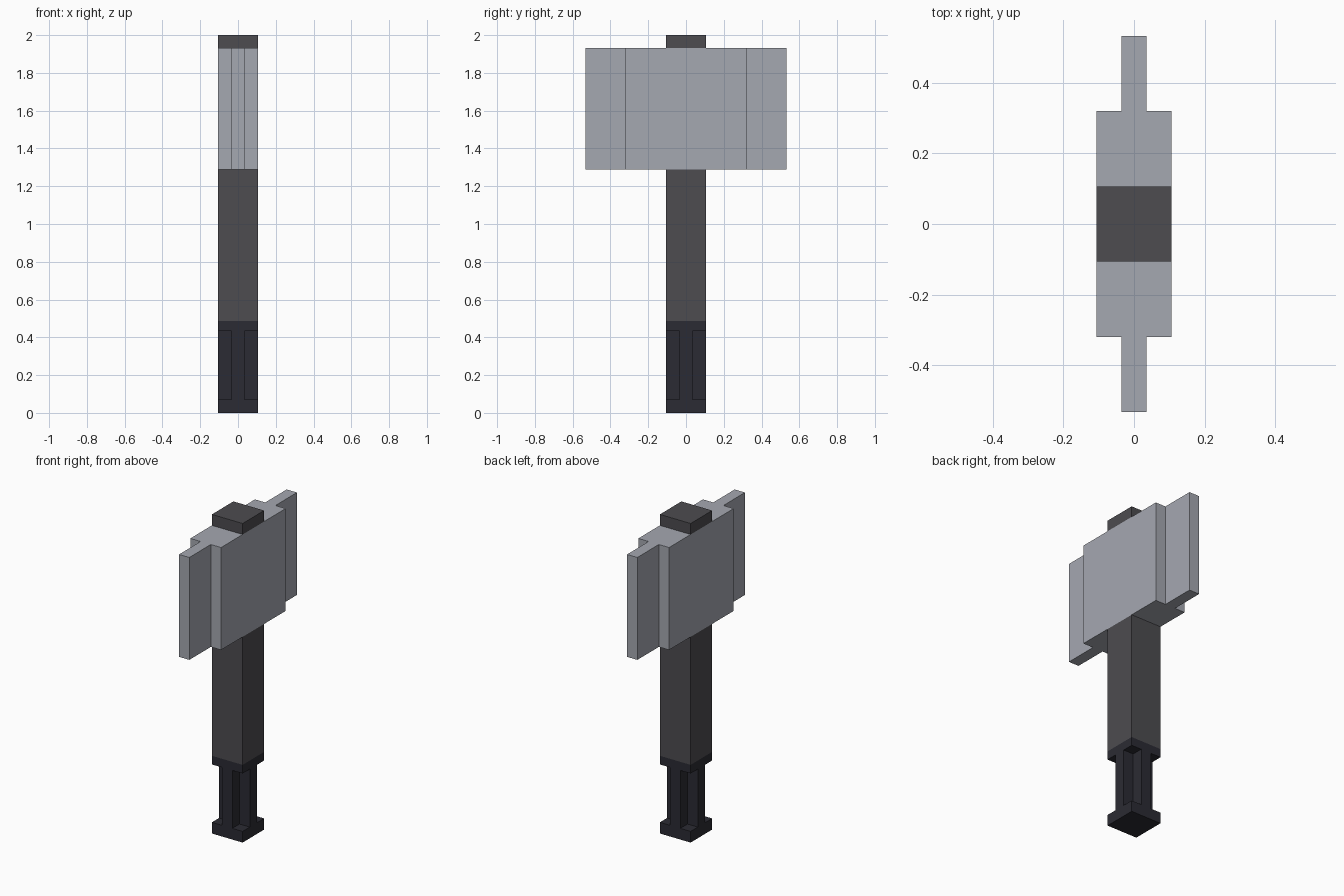
import bpy
import bmesh

cube = bpy.data.objects.get("Cube")
if cube:
    bpy.data.objects.remove(cube, do_unlink=True)


def material(name, rgb):
    mat = bpy.data.materials.new(name)
    mat.use_nodes = True
    mat.diffuse_color = (*rgb, 1)
    bsdf = mat.node_tree.nodes["Principled BSDF"]
    bsdf.inputs["Base Color"].default_value = (*rgb, 1)
    bsdf.inputs["Roughness"].default_value = 0.8
    return mat


STEEL = material("light steel", (0.376, 0.392, 0.440))
SHAFT = material("dark grey", (0.074, 0.072, 0.080))
GRIP = material("near black", (0.024, 0.024, 0.033))

R = 0.1065   # half width of the handle
T = 0.0355   # half thickness of blades and grip ribs


def square(r):
    return [(r, -r), (r, r), (-r, r), (-r, -r)]


def cross(x_out, x_in, y_out, y_in):
    """Plus-shaped outline, counter-clockwise."""
    quarter = [(x_out, y_in), (x_in, y_in), (x_in, y_out)]
    half = quarter + [(-x, y) for x, y in reversed(quarter)]
    return half + [(-x, -y) for x, y in half]


def prism(name, outline, z0, z1, mat):
    """Extrude a flat outline from z0 up to z1."""
    bm = bmesh.new()
    base = bm.faces.new([bm.verts.new((x, y, z0)) for x, y in outline])
    ext = bmesh.ops.extrude_face_region(bm, geom=[base], use_keep_orig=True)
    top = [g for g in ext["geom"] if isinstance(g, bmesh.types.BMVert)]
    bmesh.ops.translate(bm, verts=top, vec=(0, 0, z1 - z0))
    bmesh.ops.recalc_face_normals(bm, faces=bm.faces)
    mesh = bpy.data.meshes.new(name)
    bm.to_mesh(mesh)
    bm.free()
    mesh.materials.append(mat)
    obj = bpy.data.objects.new(name, mesh)
    bpy.context.collection.objects.link(obj)
    return obj


# Grip: end blocks joined by a ribbed core with notched corners
prism("pommel", square(R), 0, 0.07, GRIP)
prism("grip_core", cross(R, T, R, T), 0.07, 0.433, GRIP)
prism("grip_collar", square(R), 0.433, 0.487, GRIP)

# Handle below and above the head
prism("shaft", square(R), 0.487, 1.289, SHAFT)
prism("shaft_tip", square(R), 1.931, 2.0, SHAFT)

# Head: thick centre with a thin blade at each end
prism("double_blade_head", cross(R, T, 0.533, 0.32), 1.289, 1.931, STEEL)
